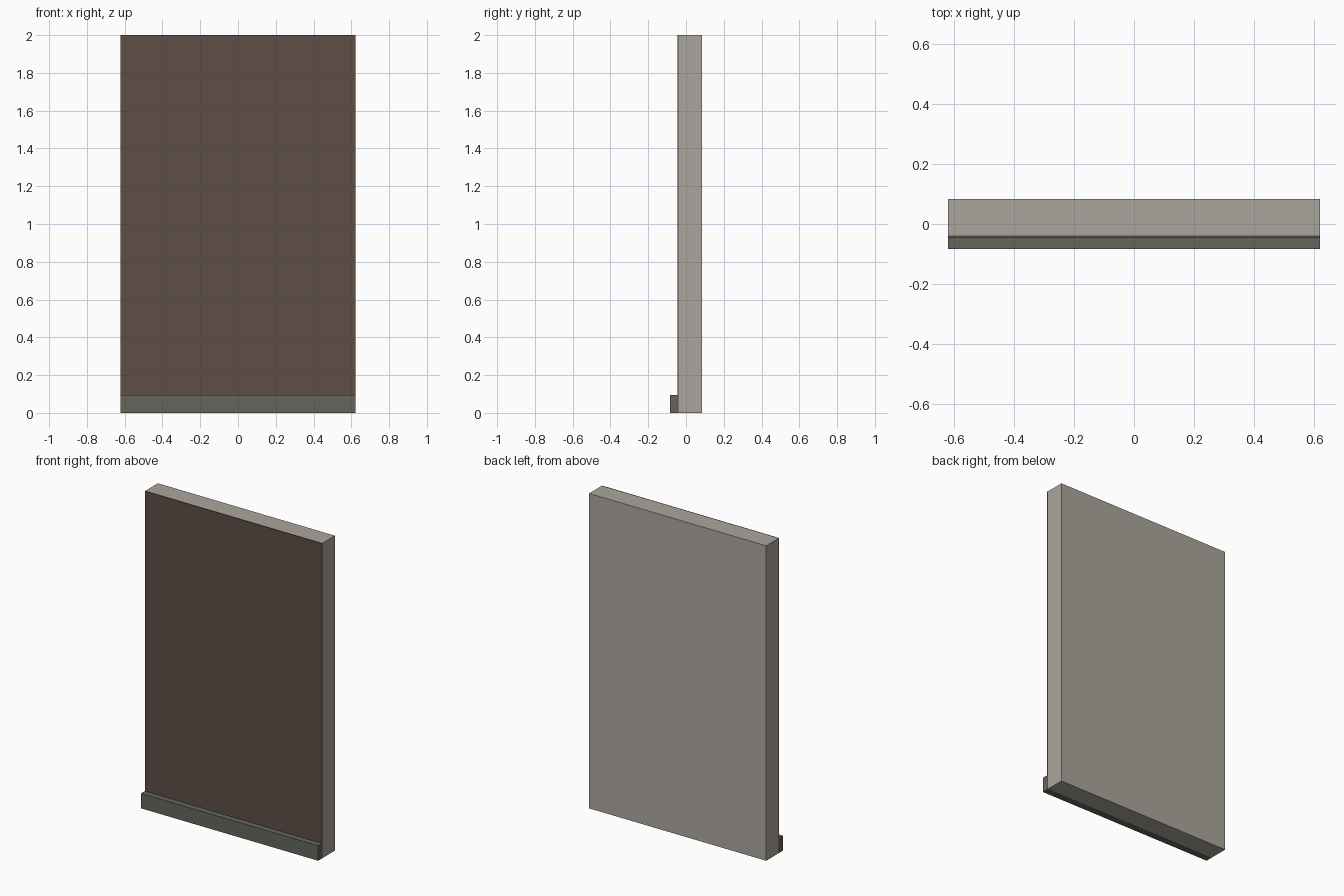
import bpy

if "Cube" in bpy.data.objects:
    bpy.data.objects.remove(bpy.data.objects["Cube"])


def material(name, rgb):
    # convert 0-255 screen colour to linear
    lin = [((c / 255 + 0.055) / 1.055) ** 2.4 for c in rgb]
    m = bpy.data.materials.new(name)
    m.diffuse_color = (*lin, 1)
    m.use_nodes = True
    m.node_tree.nodes["Principled BSDF"].inputs["Base Color"].default_value = m.diffuse_color
    return m


def slab(name, y0, y1, z1, mat):
    # full-width box standing on the floor
    bpy.ops.mesh.primitive_cube_add(size=1, location=(0, (y0 + y1) / 2, z1 / 2))
    ob = bpy.context.object
    ob.name = name
    ob.scale = (WIDTH, y1 - y0, z1)
    bpy.ops.object.transform_apply(location=False, rotation=False, scale=True)
    ob.data.materials.append(mat)


WIDTH = 1.244

plaster = material("pale stone", (171, 166, 157))
brown = material("dark brown", (93, 78, 70))
grey = material("grey green", (100, 102, 92))

# Wall core, thin facing on the front, baseboard along the bottom
slab("wall_core", -0.039, 0.084, 2.0, plaster)
slab("front_facing", -0.046, -0.039, 2.0, brown)
slab("baseboard", -0.084, -0.046, 0.095, grey)
